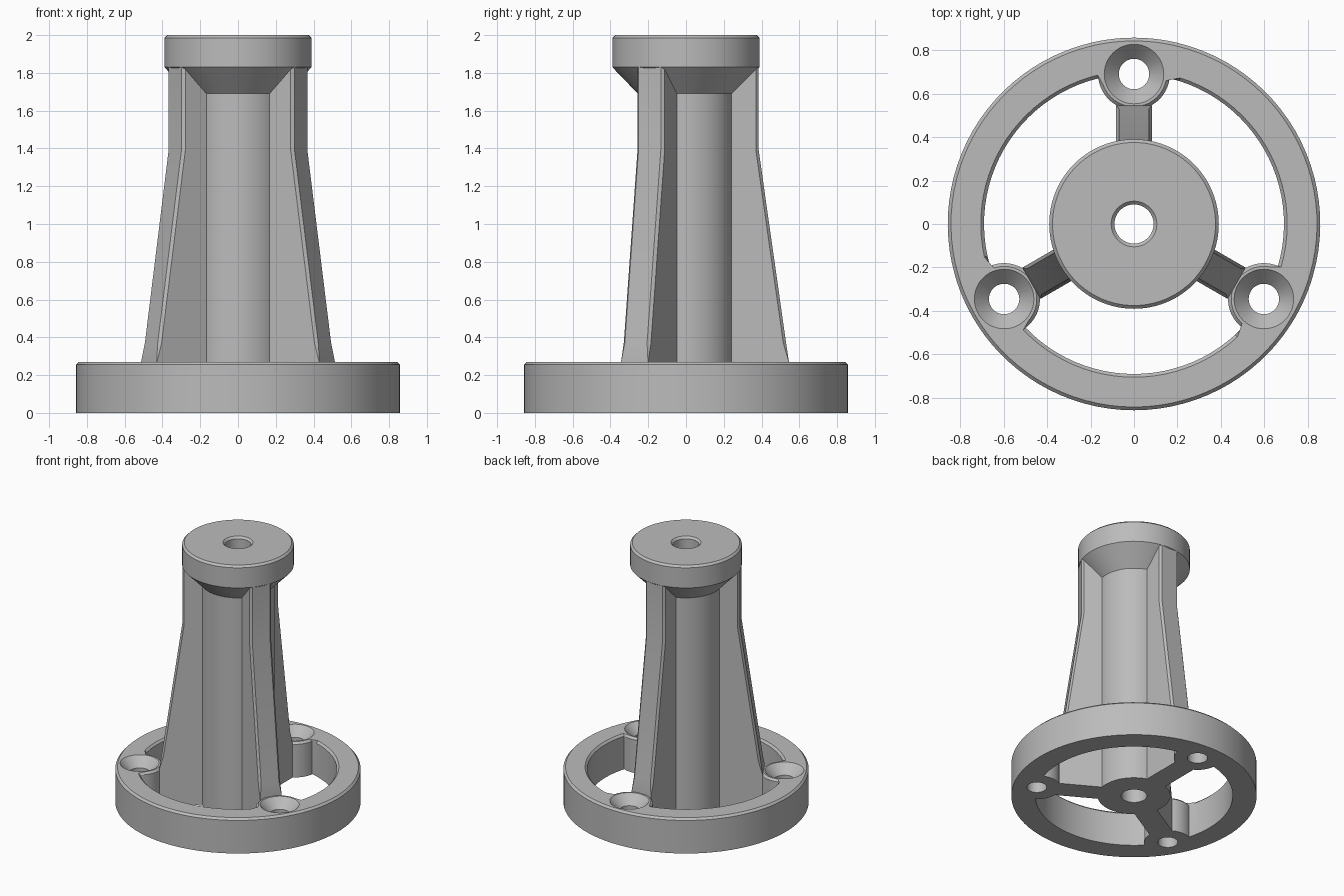
import bpy, bmesh
from math import sin, cos, pi, asin, radians

if "Cube" in bpy.data.objects:
    bpy.data.objects.remove(bpy.data.objects["Cube"], do_unlink=True)

grey = bpy.data.materials.new("plain grey")
grey.use_nodes = True
COLOUR = (0.5, 0.5, 0.5, 1)
grey.diffuse_color = COLOUR
grey.node_tree.nodes["Principled BSDF"].inputs["Base Color"].default_value = COLOUR

ARMS = [radians(a) for a in (90, 210, 330)]
SEGMENTS = 96
BASE_TOP, BEVEL = 0.27, 0.015
BOSS_DIST, BOSS_R, RING_IN, RING_OUT = 0.69, 0.165, 0.69, 0.857


def loft(name, loops, closed=False):
    """Skin matching loops of points; cap the ends unless the loft closes on itself."""
    bm = bmesh.new()
    rows = [[bm.verts.new(p) for p in loop] for loop in loops]
    n = len(rows[0])
    pairs = list(zip(rows, rows[1:])) + ([(rows[-1], rows[0])] if closed else [])
    for a, b in pairs:
        for i in range(n):
            j = (i + 1) % n
            bm.faces.new((a[i], a[j], b[j], b[i]))
    if not closed:
        bm.faces.new(rows[0])
        bm.faces.new(rows[-1])
    bmesh.ops.recalc_face_normals(bm, faces=bm.faces)
    mesh = bpy.data.meshes.new(name)
    bm.to_mesh(mesh)
    bm.free()
    mesh.materials.append(grey)
    obj = bpy.data.objects.new(name, mesh)
    bpy.context.collection.objects.link(obj)
    return obj


def circle(r, z, cx=0, cy=0, n=SEGMENTS):
    return [(cx + r * cos(2 * pi * i / n), cy + r * sin(2 * pi * i / n), z) for i in range(n)]


def smooth(obj):
    bpy.ops.object.select_all(action='DESELECT')
    obj.select_set(True)
    bpy.context.view_layer.objects.active = obj
    bpy.ops.object.shade_smooth_by_angle(angle=radians(25))


def base_outline(z, bevel=0, outer=False):
    """Rim circle, or the opening whose edge bulges inward round each boss."""
    ring, boss = RING_IN + bevel, BOSS_R - bevel
    # half angle of a boss seen from the centre, and seen from the boss itself
    half = 2 * asin(BOSS_R / (2 * RING_IN))
    turn = pi / 2 - asin(boss / (2 * BOSS_DIST)) - bevel / boss
    steps, points = 24, []
    for arm in ARMS:
        for i in range(steps):
            t = 2 * i / steps - 1
            if outer:
                a = arm + t * half
                points.append(((RING_OUT - bevel) * cos(a), (RING_OUT - bevel) * sin(a), z))
            else:
                a = arm + pi - t * turn
                points.append((BOSS_DIST * cos(arm) + boss * cos(a),
                               BOSS_DIST * sin(arm) + boss * sin(a), z))
        for i in range(steps):
            a = arm + half + (2 * pi / 3 - 2 * half) * i / steps
            r = RING_OUT - bevel if outer else ring
            points.append((r * cos(a), r * sin(a), z))
    # walk the boss arcs in the same sense as the rim
    return points


# Base ring with three bosses
base = loft("base_ring", [
    base_outline(0), base_outline(BASE_TOP - BEVEL),
    base_outline(BASE_TOP, BEVEL), base_outline(BASE_TOP, BEVEL, True),
    base_outline(BASE_TOP - BEVEL, 0, True), base_outline(0, 0, True)], closed=True)

# Countersunk screw holes
for arm in ARMS:
    x, y = BOSS_DIST * cos(arm), BOSS_DIST * sin(arm)
    cutter = loft("screw_hole_cutter", [circle(r, z, x, y, 48) for r, z in (
        (0.07, -0.1), (0.07, 0.2), (0.137, BASE_TOP), (0.157, BASE_TOP + 0.02))])
    cutter.hide_render = True
    cut = base.modifiers.new("screw_hole", 'BOOLEAN')
    cut.operation, cut.solver, cut.object = 'DIFFERENCE', 'EXACT', cutter
    bpy.context.view_layer.objects.active = base
    bpy.ops.object.modifier_apply(modifier=cut.name)
    bpy.data.objects.remove(cutter, do_unlink=True)
smooth(base)

# Hollow column flaring into the round head
column = loft("column_and_head", [circle(r, z) for r, z in (
    (0.09, 0), (0.255, 0), (0.255, 1.69), (0.39, 1.83), (0.39, 1.985),
    (0.375, 2), (0.105, 2), (0.09, 1.985))], closed=True)
smooth(column)

# Tapered ribs with bevelled outer edges
HALF = 0.083
for name, arm in zip(("back_rib", "right_rib", "left_rib"), ARMS):
    sections = []
    for z, reach, c in ((0, 0.545, 0.001), (BASE_TOP, 0.545, 0.001), (0.37, 0.53, BEVEL),
                        (1.39, 0.385, BEVEL), (1.83, 0.385, BEVEL)):
        flat = [(0.2, -HALF), (reach - c, -HALF), (reach, c - HALF),
                (reach, HALF - c), (reach - c, HALF), (0.2, HALF)]
        sections.append([(u * cos(arm) - v * sin(arm), u * sin(arm) + v * cos(arm), z)
                         for u, v in flat])
    smooth(loft(name, sections))
